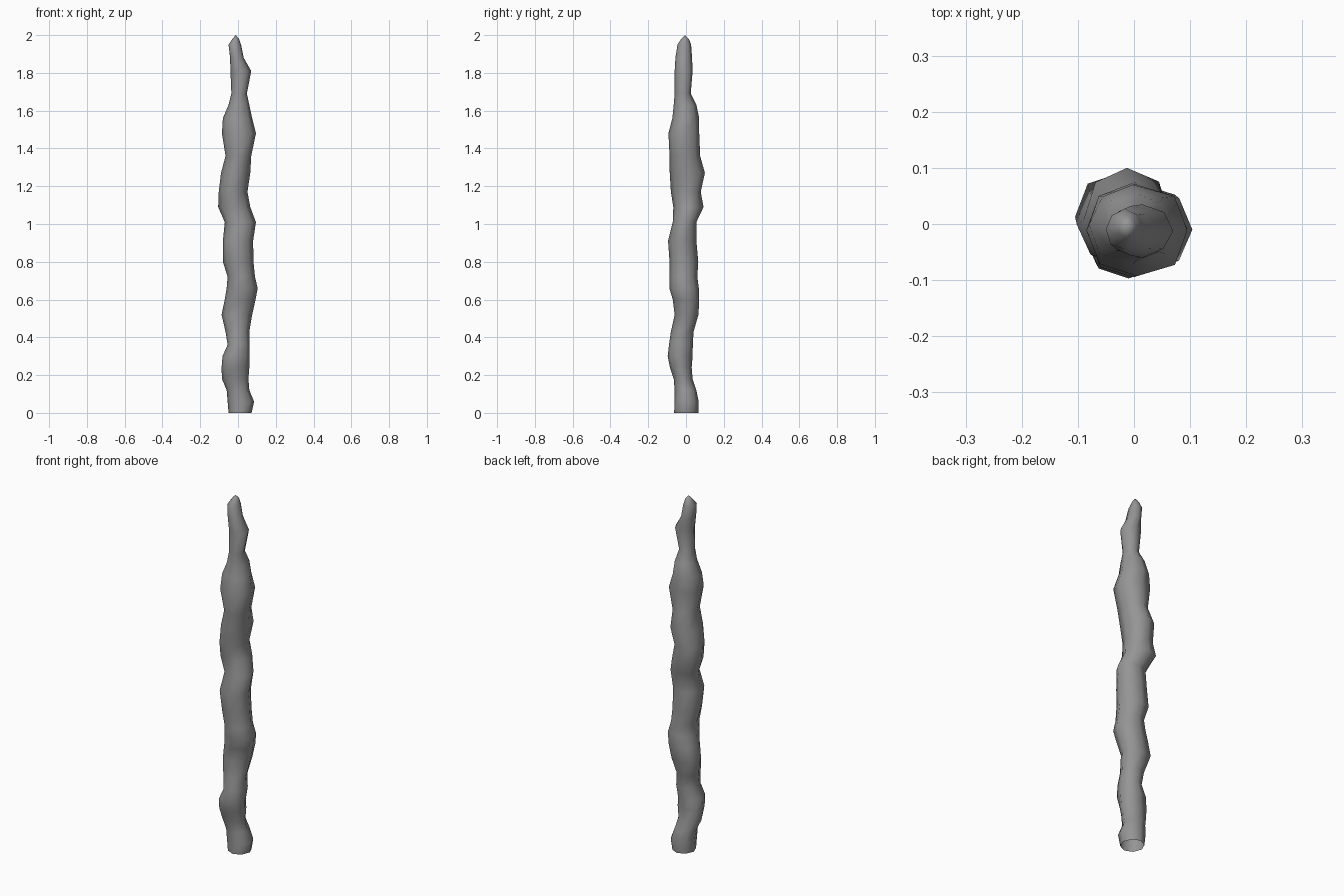
import bpy, bmesh, random
from math import cos, sin, pi

if "Cube" in bpy.data.objects:
    bpy.data.objects.remove(bpy.data.objects["Cube"])

random.seed(4)

# Profile of the knobbly spike: height, then left, right, front, back extents
# (all in hundredths of a unit)
RINGS = [
    (0, 5, 7.2, 6.3, 6.5), (6, 5.5, 8.5, 6, 6.7), (12, 6, 6, 6, 5.5),
    (18, 8.5, 5.5, 6.5, 3.5), (24, 8.7, 6, 8.5, 3), (30, 8.2, 6.2, 9.7, 3.5),
    (36, 5.5, 6.2, 9, 3.6), (43, 6.6, 6, 8, 4), (52, 8.7, 7.5, 6, 6.6),
    (60, 7, 9.3, 7, 7), (66, 6, 10.4, 8.8, 6.8), (72, 5.5, 9, 8.8, 6),
    (80, 8, 8.2, 8.7, 6.5), (91, 8, 8, 9.5, 5.5), (101, 7, 9.5, 7, 5.5),
    (109, 10.5, 6.5, 6.7, 9.3), (117, 10.2, 5, 8, 7.8), (127, 9, 6.5, 8.6, 10),
    (136, 6.6, 7, 8.7, 7.5), (148, 8.5, 9.5, 9.3, 7), (156, 8, 7.5, 7.2, 7),
    (163, 5, 6, 6.5, 5.5), (169, 3.5, 4.7, 6, 2.5), (181, 4, 7, 6, 3.5),
    (188, 4.2, 3, 5.6, 3.2), (195, 5, 1.6, 4.5, 2.7), (198, 3, 0.5, 2.5, 1.5),
]
SIDES = 8

bm = bmesh.new()
loops = []
for z, left, right, front, back in RINGS:
    cx, cy = (right - left) / 2, (back - front) / 2
    rx, ry = (right + left) / 2, (back + front) / 2
    ring = []
    for i in range(SIDES):
        a = 2 * pi * i / SIDES
        k = random.uniform(0.95, 1.07) if i % 2 else 1.0   # rough diagonals
        ring.append(bm.verts.new(((cx + k * rx * cos(a)) / 100,
                                  (cy + k * ry * sin(a)) / 100, z / 100)))
    loops.append(ring)

# Side walls (the base is left open)
for a, b in zip(loops, loops[1:]):
    for i in range(SIDES):
        j = (i + 1) % SIDES
        bm.faces.new((a[i], a[j], b[j], b[i]))

# Pointed tip
tip = bm.verts.new((-0.012, -0.005, 2.0))
for i in range(SIDES):
    bm.faces.new((loops[-1][i], loops[-1][(i + 1) % SIDES], tip))

mesh = bpy.data.meshes.new("rough_spike")
bm.to_mesh(mesh)
bm.free()
spike = bpy.data.objects.new("rough_spike", mesh)
bpy.context.collection.objects.link(spike)

# Dark grey stone
stone = bpy.data.materials.new("dark_stone")
stone.diffuse_color = (0.3, 0.3, 0.3, 1)
stone.use_nodes = True
stone.node_tree.nodes["Principled BSDF"].inputs["Base Color"].default_value = stone.diffuse_color
mesh.materials.append(stone)

# Smooth sides
bpy.context.view_layer.objects.active = spike
spike.select_set(True)
bpy.ops.object.shade_smooth_by_angle(angle=1.2)
